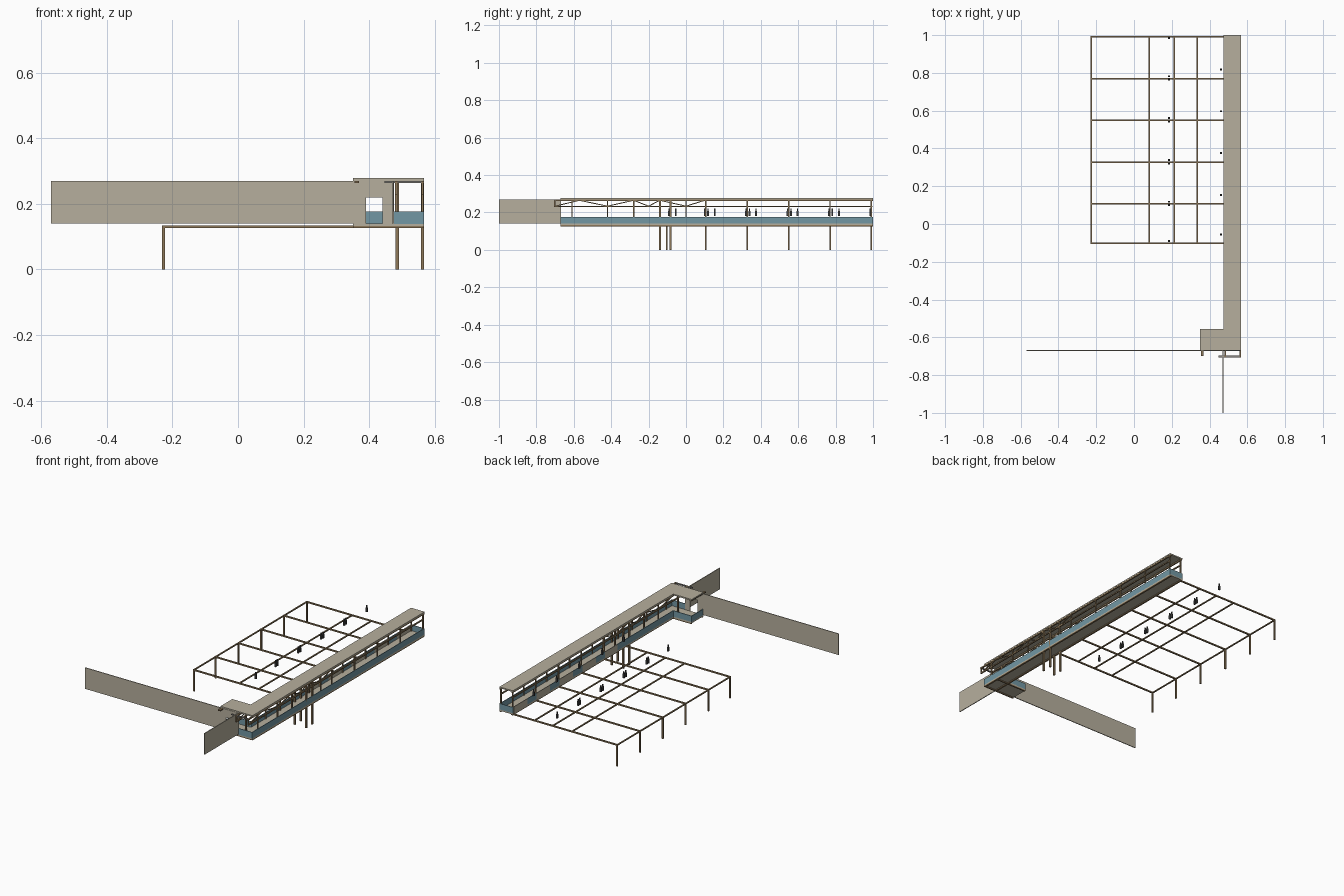
import bpy, bmesh, math
from mathutils import Vector

if "Cube" in bpy.data.objects:
    bpy.data.objects.remove(bpy.data.objects["Cube"])


def material(name, rgb):
    m = bpy.data.materials.new(name)
    m.diffuse_color = (*rgb, 1)
    m.use_nodes = True
    m.node_tree.nodes["Principled BSDF"].inputs["Base Color"].default_value = m.diffuse_color
    return m


PLASTER = material("beige plaster", (0.47, 0.43, 0.34))
BLUE = material("blue panel", (0.17, 0.31, 0.37))
TIMBER = material("brown timber", (0.27, 0.19, 0.10))
STEEL = material("grey steel", (0.25, 0.24, 0.22))
DARK = material("dark fitting", (0.06, 0.06, 0.06))


def add_box(bm, x0, x1, y0, y1, z0, z1):
    vs = bmesh.ops.create_cube(bm, size=1)["verts"]
    for v in vs:
        v.co = Vector(((x0 + x1) / 2 + v.co.x * (x1 - x0),
                       (y0 + y1) / 2 + v.co.y * (y1 - y0),
                       (z0 + z1) / 2 + v.co.z * (z1 - z0)))


def finish(name, bm, mat):
    me = bpy.data.meshes.new(name)
    bm.to_mesh(me)
    bm.free()
    me.materials.append(mat)
    ob = bpy.data.objects.new(name, me)
    bpy.context.collection.objects.link(ob)
    return ob


def boxes(name, mat, items):
    bm = bmesh.new()
    for b in items:
        add_box(bm, *b)
    return finish(name, bm, mat)


def slab(name, mat, z0, z1):
    """L-shaped plate: long gallery with a short entry landing."""
    pts = [(0.35, -0.67), (0.567, -0.67), (0.567, 1), (0.475, 1),
           (0.475, -0.555), (0.35, -0.555)]
    bm = bmesh.new()
    f = bm.faces.new([bm.verts.new((x, y, z0)) for x, y in pts])
    ext = bmesh.ops.extrude_face_region(bm, geom=[f])["geom"]
    for v in ext:
        if isinstance(v, bmesh.types.BMVert):
            v.co.z = z1
    bmesh.ops.recalc_face_normals(bm, faces=bm.faces)
    return finish(name, bm, mat)


L, R = 0.482, 0.562            # gallery post lines
BAYS = [-0.103, 0.106, 0.327, 0.549, 0.77, 0.991]

# Gallery plates
slab("floor", PLASTER, 0.132, 0.14)
slab("roof", PLASTER, 0.27, 0.278)

# Free-standing walls, with a doorway in the long one
boxes("long_wall", PLASTER, [
    (-0.57, 0.39, -0.672, -0.667, 0.14, 0.27),
    (0.39, 0.44, -0.672, -0.667, 0.22, 0.27),
    (0.44, 0.475, -0.672, -0.667, 0.14, 0.27)])
boxes("short_wall", PLASTER, [(0.469, 0.474, -1, -0.667, 0.14, 0.27)])

# Parapets around the gallery and landing
T = 0.004
boxes("parapet", BLUE, [
    (0.567 - T, 0.567, -0.67, 1, 0.138, 0.176),
    (0.475, 0.567, -0.672, -0.672 + T, 0.138, 0.176),
    (0.475, 0.567, 1 - T, 1, 0.138, 0.176),
    (0.35, 0.475, -0.555 - T, -0.555, 0.138, 0.176),
    (0.35, 0.35 + T, -0.667, -0.555, 0.138, 0.176),
    (0.475, 0.475 + T, -0.555, BAYS[0], 0.138, 0.176)])

# Room side of the gallery: blue door panels between plaster panels
doors, panels = [], []
for a, b in zip(BAYS[:-1], BAYS[1:]):
    doors.append((0.475, 0.475 + T, a, a + 0.09, 0.138, 0.176))
    panels.append((0.475, 0.475 + T, a + 0.09, b, 0.138, 0.176))
boxes("door_panels", BLUE, doors)
boxes("room_side_panels", PLASTER, panels)

# Timber edge beams under the floor and roof
edge = []
for x in (L, R):
    edge.append((x - 0.005, x + 0.005, -0.67, 1, 0.126, 0.132))
    edge.append((x - 0.004, x + 0.004, -0.705, 1, 0.262, 0.27))
for y in (-0.666, -0.559):
    edge.append((0.352, R, y - 0.004, y + 0.004, 0.126, 0.132))
edge.append((0.355, 0.369, -0.70, -0.56, 0.263, 0.27))
boxes("edge_beams", TIMBER, edge)

# Gallery posts and middle rails
w = 0.0035
posts = [(x - w, x + w, y - w, y + w, 0.14, 0.27)
         for x in (L, R) for y in [-0.61, -0.42, -0.28, 0.0] + BAYS[1:]]
rails = [(x - w, x + w, -0.705, 0.998, 0.229, 0.236) for x in (L, R)]
ends = [(x - w, x + w, -0.706, -0.699, 0.229, 0.27) for x in (L, R)]
boxes("gallery_posts", TIMBER, posts)
boxes("gallery_rails", TIMBER, rails + ends)
boxes("front_crossbar", STEEL, [(0.447, 0.567, -0.706, -0.697, 0.264, 0.27)])

# Diagonal truss braces
bm = bmesh.new()
zl, zh = 0.234, 0.265
zigzag = [(-0.70, zl), (-0.57, zh), (-0.42, zl), (-0.28, zh),
          (-0.20, zl), (-0.14, zh), (0.0, zl), (0.10, zh)]
for x in (L, R):
    for (ya, za), (yb, zb) in zip(zigzag[:-1], zigzag[1:]):
        d = Vector((0, yb - ya, zb - za))
        vs = bmesh.ops.create_cube(bm, size=1)["verts"]
        rot = d.to_track_quat('Y', 'Z')
        mid = Vector((x, (ya + yb) / 2, (za + zb) / 2))
        for v in vs:
            v.co = mid + rot @ Vector((v.co.x * 0.005, v.co.y * d.length,
                                       v.co.z * 0.005))
finish("truss_braces", bm, TIMBER)

# Four tall columns carrying the gallery
c = 0.005
boxes("columns", TIMBER, [(x - c, x + c, y - c, y + c, 0, 0.265)
                          for x in (0.485, R) for y in (-0.14, -0.083)])

# Open floor frame with legs along the outer edge
h = 0.004
boxes("frame_cross_beams", TIMBER,
      [(-0.231, 0.478, y - h, y + h, 0.126, 0.134) for y in BAYS])
boxes("frame_long_beams", TIMBER,
      [(x - h, x + h, BAYS[0], BAYS[-1], 0.127, 0.133)
       for x in (-0.227, 0.081, 0.212, 0.335)])
boxes("frame_legs", TIMBER,
      [(-0.231, -0.222, y - h, y + h, 0, 0.128) for y in BAYS])


# Small upright fittings on the bay lines and beside the doors
def fittings(name, spots, r):
    bm = bmesh.new()
    for x, y in spots:
        add_box(bm, x - r, x + r, y - r, y + r, 0.182, 0.208)
        add_box(bm, x - r * .6, x + r * .6, y - r * .6, y + r * .6, 0.208, 0.222)
    return finish(name, bm, DARK)


fittings("bay_fittings", [(0.185, y + s) for i, y in enumerate(BAYS)
                          for s in (-0.006, 0.012)
                          if not (i == 0 and s < 0) and not (i == 5 and s > 0)],
         0.005)
fittings("door_fittings", [(0.461, y + 0.048) for y in BAYS[:-1]], 0.005)
